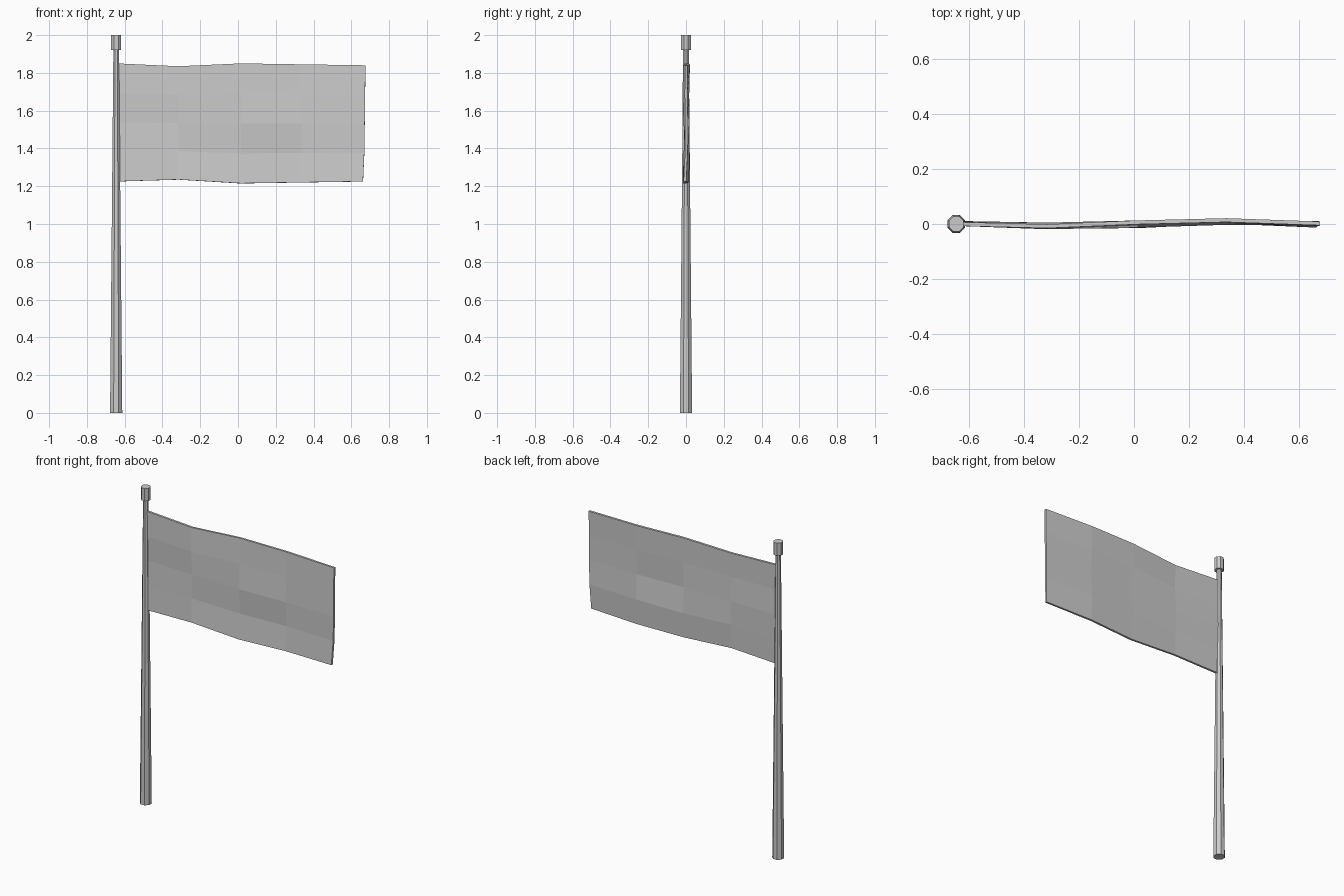
import bpy, bmesh

cube = bpy.data.objects.get("Cube")
if cube:
    bpy.data.objects.remove(cube, do_unlink=True)

grey = bpy.data.materials.new("plain_grey")
grey.use_nodes = True
color = (0.6, 0.6, 0.6, 1)
grey.diffuse_color = color
grey.node_tree.nodes["Principled BSDF"].inputs["Base Color"].default_value = color

POLE_X = -0.645


def add_object(name, bm):
    bmesh.ops.recalc_face_normals(bm, faces=bm.faces)
    mesh = bpy.data.meshes.new(name)
    bm.to_mesh(mesh)
    bm.free()
    mesh.materials.append(grey)
    obj = bpy.data.objects.new(name, mesh)
    bpy.context.collection.objects.link(obj)
    return obj


def octagon_post(name, r_low, r_high, z_low, z_high):
    """Eight-sided tapered post with flat sides facing the axes."""
    bm = bmesh.new()
    bmesh.ops.create_cone(bm, cap_ends=True, segments=8, radius1=r_low,
                          radius2=r_high, depth=z_high - z_low)
    obj = add_object(name, bm)
    obj.location = (POLE_X, 0, (z_low + z_high) / 2)
    # create_cone starts on a vertex, so turn it half a side when needed
    xs = [v.co.x for v in obj.data.vertices]
    if max(xs) > max(r_low, r_high) * 0.99:
        obj.rotation_euler.z = 3.14159 / 8
    return obj


# Pole and its cap
octagon_post("pole", 0.035, 0.016, 0, 1.93)
octagon_post("pole_cap", 0.029, 0.029, 1.92, 2)

# Flag: rippled sheet, columns from the pole outward, each from top to bottom
columns = [
    # x, top, bottom, sideways sway per row
    (-0.64, 1.85, 1.225, (0, 0.002, 0.004, 0.002, 0)),
    (-0.315, 1.835, 1.235, (-0.008, -0.012, -0.002, -0.005, -0.01)),
    (0.015, 1.85, 1.215, (0.006, 0.002, -0.006, 0.006, -0.008)),
    (0.335, 1.845, 1.22, (0.014, 0.01, 0.004, 0.013, 0.008)),
    (0.67, 1.84, 1.225, (0.002, 0, 0.003, 0.002, -0.006)),
]
edge_shift = (0.005, 0.003, 0.001, -0.001, -0.008)
bm = bmesh.new()
grid = []
for x, top, bottom, sway in columns:
    at_edge = x > 0.5
    grid.append([bm.verts.new((x + (edge_shift[i] if at_edge else 0), y,
                               top + (bottom - top) * i / 4))
                 for i, y in enumerate(sway)])
for a, b in zip(grid, grid[1:]):
    for i in range(4):
        bm.faces.new((a[i], a[i + 1], b[i + 1], b[i]))
flag = add_object("flag", bm)
cloth = flag.modifiers.new("thickness", 'SOLIDIFY')
cloth.thickness = 0.014
cloth.offset = 0
